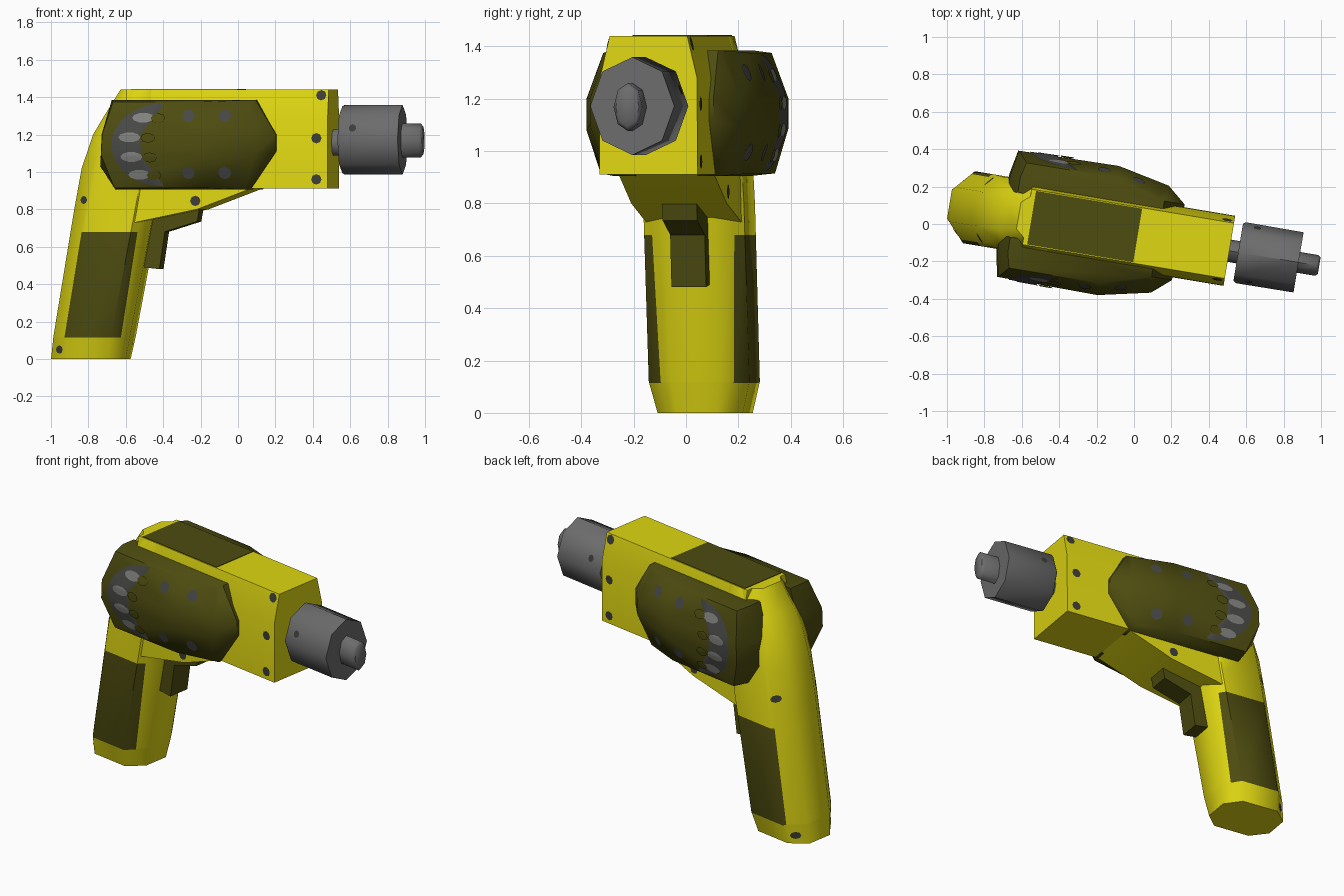
import bpy, bmesh, math
from mathutils import Matrix, Vector
from mathutils.bvhtree import BVHTree

if "Cube" in bpy.data.objects:
    bpy.data.objects.remove(bpy.data.objects["Cube"])

# Local frame: x along the drill axis, y sideways; the whole tool is turned about z
M = Matrix.Translation((0, -0.058, 0)) @ Matrix.Rotation(math.radians(-9.5), 4, 'Z')


def material(name, rgb):
    m = bpy.data.materials.new(name)
    m.diffuse_color = (*rgb, 1)
    m.use_nodes = True
    m.node_tree.nodes["Principled BSDF"].inputs["Base Color"].default_value = m.diffuse_color
    return m


YELLOW = material("yellow", (0.74, 0.68, 0.006))
OLIVE = material("dark_olive", (0.075, 0.072, 0.005))
STEEL = material("steel_grey", (0.15, 0.15, 0.15))
VENT = material("vent_grey", (0.065, 0.065, 0.062))
LIGHT = material("light_grey", (0.22, 0.22, 0.21))
SCREW = material("screw_grey", (0.045, 0.047, 0.04))
TREES = {}


def finish(name, bm, mats, angle=40):
    bmesh.ops.recalc_face_normals(bm, faces=bm.faces)
    TREES[name] = BVHTree.FromBMesh(bm)
    me = bpy.data.meshes.new(name)
    bm.to_mesh(me)
    bm.free()
    for m in mats:
        me.materials.append(m)
    ob = bpy.data.objects.new(name, me)
    bpy.context.collection.objects.link(ob)
    ob.matrix_world = M
    bpy.ops.object.select_all(action='DESELECT')
    ob.select_set(True)
    bpy.context.view_layer.objects.active = ob
    bpy.ops.object.shade_smooth_by_angle(angle=math.radians(angle))
    return ob


def hull(name, pts, mat, angle=40):
    bm = bmesh.new()
    for p in pts:
        bm.verts.new(p)
    r = bmesh.ops.convex_hull(bm, input=bm.verts)
    junk = set(r["geom_interior"]) | set(r["geom_unused"])
    bmesh.ops.delete(bm, geom=[g for g in junk if isinstance(g, bmesh.types.BMVert)], context='VERTS')
    bmesh.ops.dissolve_limit(bm, angle_limit=0.01, verts=bm.verts, edges=bm.edges)
    return finish(name, bm, [mat], angle)


def loft(bm, rings):
    rows = [[bm.verts.new(p) for p in ring] for ring in rings]
    n = len(rows[0])
    for a, b in zip(rows, rows[1:]):
        for i in range(n):
            bm.faces.new((a[i], a[(i + 1) % n], b[(i + 1) % n], b[i]))
    bm.faces.new(rows[0])
    bm.faces.new(rows[-1])


def prism(name, profile, half, mat):
    bm = bmesh.new()
    loft(bm, [[(u, v, z) for u, z in profile] for v in (-half, half)])
    return finish(name, bm, [mat], 30)


def decal(name, outline, target, side, mat, lift=0.004, rings=1):
    """Thin painted shape projected sideways onto a part."""
    cu = sum(p[0] for p in outline) / len(outline)
    cz = sum(p[1] for p in outline) / len(outline)
    bm = bmesh.new()

    def drop(u, z):
        hit = TREES[target].ray_cast(Vector((u, side, z)), Vector((0, -side, 0)))[0]
        v = hit.y if hit else side * 0.2
        return bm.verts.new((u, v + side * lift, z))

    centre = drop(cu, cz)
    rows = [[drop(cu + (u - cu) * k / rings, cz + (z - cz) * k / rings) for u, z in outline]
            for k in range(1, rings + 1)]
    n = len(outline)
    for i in range(n):
        j = (i + 1) % n
        bm.faces.new((centre, rows[0][i], rows[0][j]))
        for a, b in zip(rows, rows[1:]):
            bm.faces.new((a[i], b[i], b[j], a[j]))
    ob = finish(name, bm, [mat])
    if ob.data.polygons[0].normal.y * side < 0:
        ob.data.flip_normals()


def ellipse(u, z, ru, rz, n=8):
    return [(u + ru * math.cos(2 * math.pi * i / n), z + rz * math.sin(2 * math.pi * i / n))
            for i in range(n)]


# Handle and curved back: chamfered sections (z, back, front, half width)
bm = bmesh.new()
rings = []
for z, b, f, h in ((0, -1.0, -0.595, 0.165), (0.12, -0.985, -0.57, 0.195), (0.8, -0.872, -0.44, 0.195),
                   (1.02, -0.832, -0.40, 0.19), (1.2, -0.77, -0.36, 0.19), (1.3, -0.71, -0.36, 0.185),
                   (1.44, -0.625, -0.36, 0.15)):
    k = h * 0.48
    rings.append([(b, k, z), (b, -k, z), (b + 0.09, -h, z), (f - 0.085, -h, z),
                  (f, -k, z), (f, k, z), (f - 0.085, h, z), (b + 0.09, h, z)])
loft(bm, rings)
# Grip pads: cut in along slanted planes, then coloured
slope = 0.165


def pad_u(c):
    return c.x - slope * (c.z - 0.11)


cuts = [((0, 0, 0.115), (0, 0, 1)), ((0, 0, 0.68), (0, 0, 1)),
        ((-0.912, 0, 0.11), (1, 0, -slope)), ((-0.612, 0, 0.11), (1, 0, -slope))]
for co, no in cuts:
    bmesh.ops.bisect_plane(bm, geom=bm.verts[:] + bm.edges[:] + bm.faces[:], plane_co=co, plane_no=no)
for fc in bm.faces:
    c = fc.calc_center_median()
    if 0.115 < c.z < 0.68 and -0.912 < pad_u(c) < -0.612 and abs(c.y) > 0.1:
        fc.material_index = 1
finish("handle", bm, [YELLOW, OLIVE], 50)

# Motor housing and the belly under it
hull("housing", [(u, s * h, z) for s in (-1, 1) for u in (-0.58, 0.517)
                 for z, h in ((1.44, 0.15), (1.28, 0.188), (0.91, 0.19))], YELLOW, 30)
hull("belly", [(u, s * 0.185, z) for s in (-1, 1) for u, z in
               ((0.1, 0.91), (-0.19, 0.8), (-0.48, 0.795), (-0.62, 0.71), (-0.7, 0.95), (0.1, 0.95))], YELLOW, 30)

# Top pad
prism("top_pad", [(-0.555, 1.43), (0.02, 1.43), (0.02, 1.443), (-0.555, 1.443)], 0.145, OLIVE)

# Trigger
prism("trigger", [(-0.5, 0.82), (-0.5, 0.49), (-0.415, 0.48), (-0.385, 0.68), (-0.21, 0.735), (-0.195, 0.82)],
      0.067, OLIVE)

# Side covers with vents and screws
rim = [(-0.65, 1.385), (0.13, 1.385), (0.24, 1.2), (0.24, 1.11), (0.1, 0.905),
       (-0.63, 0.905), (-0.712, 1.03), (-0.705, 1.2)]
bulge = [(-0.63, 0.285, 1.375), (-0.14, 0.285, 1.375), (-0.68, 0.342, 1.2), (-0.685, 0.342, 1.09),
         (-0.14, 0.35, 1.2), (-0.14, 0.35, 1.08), (-0.62, 0.3, 0.915), (-0.14, 0.295, 0.915),
         (0.14, 0.29, 1.2), (0.14, 0.29, 1.1), (0.1, 0.23, 1.37), (0.08, 0.24, 0.92)]
half_disc = [(-0.357 - 0.272 * math.sin(math.pi * i / 16), 1.145 + 0.222 * math.cos(math.pi * i / 16))
             for i in range(17)]
screws = [("housing", 0.478, 1.41), ("housing", 0.457, 1.18), ("housing", 0.457, 0.96),
          ("belly", -0.2, 0.845), ("handle", -0.81, 0.85), ("handle", -0.945, 0.05)]
for s, tag in ((-1, "near"), (1, "far")):
    cover = tag + "_side_cover"
    hull(cover, [(u, s * v, z) for u, z in rim for v in (0.12, 0.205)] +
         [(u, s * v, z) for u, v, z in bulge], OLIVE, 45)
    decal(tag + "_vent", half_disc, cover, s, VENT, 0.004, 8)
    for i, (u, z) in enumerate(((-0.46, 1.29), (-0.53, 1.185), (-0.52, 1.08), (-0.48, 0.985))):
        decal(f"{tag}_slot_{i}", ellipse(u, z, 0.06, 0.027, 10), cover, s, LIGHT, 0.007, 3)
        decal(f"{tag}_slot_end_{i}", ellipse(u + 0.1 if 0 < i < 3 else u + 0.08, z - 0.003, 0.04, 0.027),
              cover, s, OLIVE, 0.0085, 3)
    for u in (-0.215, -0.022):
        for z in (1.3, 0.995):
            decal(f"{tag}_cover_screw", ellipse(u, z, 0.034, 0.034), cover, s, VENT, 0.004, 3)
    for target, u, z in screws:
        r = 0.028 if target == "housing" or u > -0.5 else 0.022
        decal(f"{tag}_screw", ellipse(u, z, r, r), target, s, SCREW, 0.004, 2)


# Chuck, neck and bit holder: oval sections along the axis (u, side radius, height radius)
def turned(name, sections, z0=1.172, n=8):
    bm = bmesh.new()
    loft(bm, [[(u, rv * math.sin(2 * math.pi * i / n), z0 + rz * math.cos(2 * math.pi * i / n))
               for i in range(n)] for u, rv, rz in sections])
    return finish(name, bm, [STEEL], 50)


turned("neck", [(0.48, 0.06, 0.07), (0.6, 0.06, 0.07)], 1.157)
turned("chuck", [(0.565, 0.155, 0.178), (0.58, 0.165, 0.187), (0.892, 0.163, 0.187)])
turned("bit_holder", [(0.87, 0.056, 0.092), (0.99, 0.056, 0.092), (1.004, 0.045, 0.075)], 1.168)
for s in (-1, 1):
    decal("chuck_hole", ellipse(0.645, 1.235, 0.02, 0.02), "chuck", s, SCREW, 0.004, 2)
